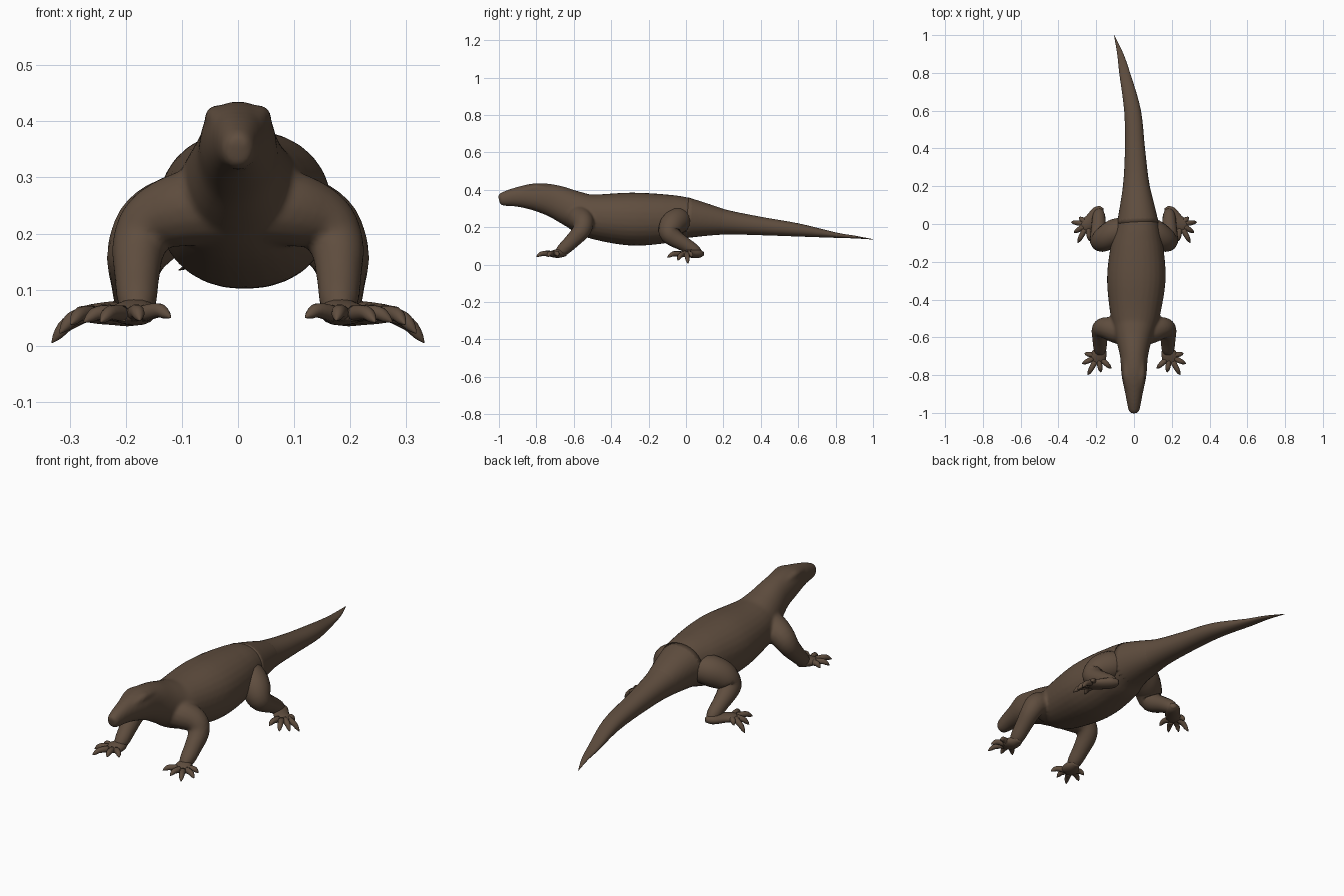
import bpy, math
from mathutils import Vector

if "Cube" in bpy.data.objects:
    bpy.data.objects.remove(bpy.data.objects["Cube"])

brown = bpy.data.materials.new("scale_brown")
brown.use_nodes = True
colour = (0.115, 0.075, 0.049, 1)
brown.diffuse_color = colour
brown.node_tree.nodes["Principled BSDF"].inputs["Base Color"].default_value = colour


def smooth_stations(stations, steps):
    """Catmull-Rom interpolation through (x, y, z, half width, half height)."""
    pts = [stations[0]] + stations + [stations[-1]]
    out = []
    for a, b, c, d in zip(pts, pts[1:], pts[2:], pts[3:]):
        for s in range(steps):
            t = s / steps
            out.append([q + (r - p) * t / 2 + (p - 2.5 * q + 2 * r - e / 2) * t * t
                        + (1.5 * (q - r) + (e - p) / 2) * t ** 3
                        for p, q, r, e in zip(a, b, c, d)])
    return out + [list(stations[-1])]


def loft(name, stations, segments=16, steps=4, power=1.0, side=1):
    """Closed tube through the stations, mirrored in x when side is -1."""
    rings = smooth_stations(stations, steps)
    centres = [Vector(r[:3]) for r in rings]
    verts, faces, up = [], [], Vector((0, 0, 1))
    for i, ring in enumerate(rings):
        along = (centres[min(i + 1, len(rings) - 1)] - centres[max(i - 1, 0)]).normalized()
        up = (up - along * up.dot(along)).normalized()
        across = along.cross(up)
        for k in range(segments):
            a = math.tau * k / segments
            c, s = (math.copysign(abs(v) ** power, v) for v in (math.cos(a), math.sin(a)))
            p = centres[i] + across * c * ring[3] + up * s * ring[4]
            verts.append((p.x * side, p.y, p.z))
    for i in range(len(rings) - 1):
        for k in range(segments):
            j, n = i * segments, (k + 1) % segments
            faces.append((j + k, j + n, j + n + segments, j + k + segments))
    last = (len(rings) - 1) * segments
    faces.append(tuple(reversed(range(segments))))
    faces.append(tuple(range(last, last + segments)))
    if side > 0:
        faces = [f[::-1] for f in faces]
    mesh = bpy.data.meshes.new(name)
    mesh.from_pydata(verts, [], faces)
    mesh.materials.append(brown)
    mesh.polygons.foreach_set("use_smooth", [True] * len(mesh.polygons))
    mesh.update()
    obj = bpy.data.objects.new(name, mesh)
    bpy.context.collection.objects.link(obj)
    return obj


def limb(name, path, side):
    return loft(name, [(x, y, z, r, r) for x, y, z, r in path], side=side)


def toe(name, base, tip, side):
    # arched toe ending in a hooked claw
    a, b = Vector(base), Vector(tip)
    knuckle = a.lerp(b, .55) + Vector((0, 0, .01))
    claw = a.lerp(b, .82) + Vector((0, 0, .005))
    loft(name, [(*a, .015, .015), (*knuckle, .013, .013),
                (*claw, .009, .009), (*b, .001, .001)], 10, 3, side=side)


# head, trunk and tail: y, centre x, half width, underside, top
trunk = [
    (-1, 0, .016, .328, .366), (-.985, 0, .029, .315, .384),
    (-.9, 0, .046, .308, .415), (-.8, 0, .066, .286, .436),
    (-.7, 0, .074, .25, .426), (-.6, 0, .098, .195, .396),
    (-.5, .005, .128, .14, .377), (-.3, .012, .155, .102, .385),
    (-.12, .016, .14, .113, .377), (0, .02, .112, .14, .36),
    (.2, .012, .071, .16, .296), (.4, .005, .053, .157, .255),
    (.6, -.008, .044, .15, .22), (.8, -.05, .028, .143, .172),
    (.9, -.073, .016, .14, .155), (1, -.105, .001, .134, .136)]
spine = [(x, y, (lo + hi) / 2, w, (hi - lo) / 2) for y, x, w, lo, hi in trunk]
body = loft("head_torso_and_front_legs", spine[:11], 28, 5, .93)
loft("tail", spine[9:], 28, 5, .93)

front_leg = [(.02, -.58, .25, .07), (.09, -.565, .245, .068), (.15, -.55, .222, .058),
             (.176, -.56, .18, .049), (.18, -.61, .125, .041), (.18, -.66, .078, .035),
             (.182, -.69, .06, .022)]
hind_leg = [(.04, -.02, .24, .06), (.1, -.045, .235, .072), (.15, -.075, .21, .068),
            (.177, -.088, .17, .057), (.185, -.06, .14, .047), (.187, -.01, .11, .039),
            (.186, .045, .075, .033), (.186, .07, .055, .022)]
front_toes = [(.12, -.765, .05), (.175, -.785, .045), (.245, -.8, .042),
              (.275, -.74, .042), (.262, -.685, .045)]
hind_toes = [(.235, -.09, .045), (.298, -.1, .038), (.318, -.045, .022),
             (.332, .01, .005), (.29, .035, .04)]

blended = [body]
for side, label in ((1, "left"), (-1, "right")):
    blended.append(limb(label + "_front_leg", front_leg, side))
    limb(label + "_hind_leg", hind_leg, side)
    # low brow ridge over the eye
    blended.append(loft(label + "_brow", [
        (.024, -.9, .39, .012, .012), (.034, -.84, .402, .019, .019),
        (.038, -.79, .407, .022, .022), (.038, -.7, .395, .015, .015)], 12, side=side))
    # flat palms and soles
    loft(label + "_front_foot", [(.178, -.64, .062, .018, .016), (.182, -.68, .06, .038, .024),
         (.195, -.715, .057, .042, .018), (.2, -.74, .055, .02, .009)], side=side)
    loft(label + "_hind_foot", [(.172, .09, .058, .012, .012), (.19, .065, .058, .033, .023),
         (.225, .02, .058, .036, .021), (.258, -.01, .057, .036, .017),
         (.275, -.025, .056, .02, .009)], side=side)
    for i, tip in enumerate(front_toes):
        x, y, z = tip
        toe(f"{label}_front_toe_{i}", (.19 + (x - .19) * .3, -.7 + (y + .7) * .3, .057), tip, side)
    for i, tip in enumerate(hind_toes):
        x, y, z = tip
        toe(f"{label}_hind_toe_{i}", (.245 + (x - .245) * .3, y * .3, .057), tip, side)

# fuse shoulders and brows into the body skin
bpy.ops.object.select_all(action="DESELECT")
for part in blended:
    part.select_set(True)
bpy.context.view_layer.objects.active = body
bpy.ops.object.join()
skin = body.modifiers.new("skin", "REMESH")
skin.mode = "VOXEL"
skin.voxel_size = .007
skin.use_smooth_shade = True
relax = body.modifiers.new("relax", "SMOOTH")
relax.factor = .5
relax.iterations = 10
